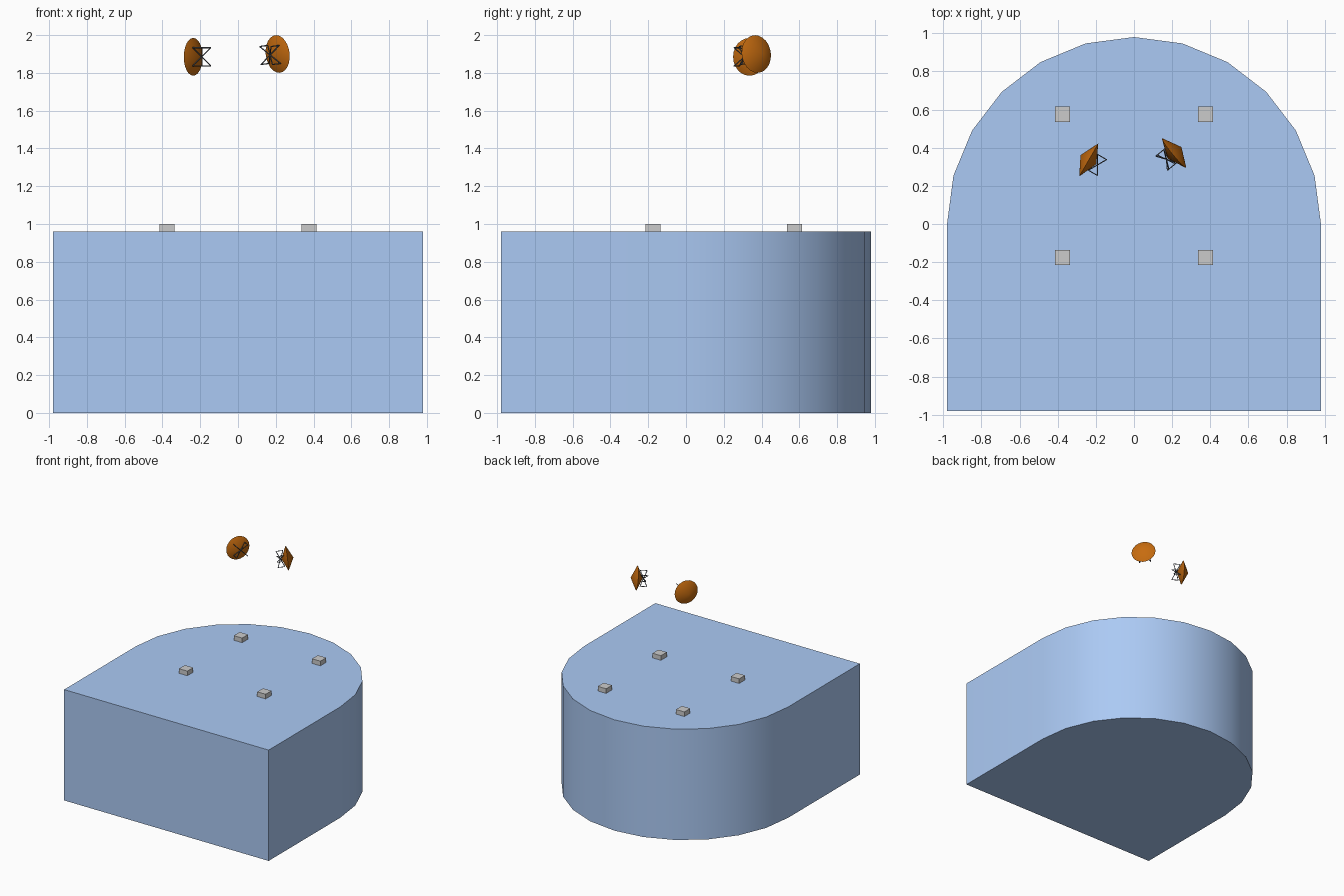
import bpy, bmesh, math
from mathutils import Vector, Matrix

if "Cube" in bpy.data.objects:
    bpy.data.objects.remove(bpy.data.objects["Cube"])


def material(name, rgb):
    m = bpy.data.materials.new(name)
    m.diffuse_color = (*rgb, 1)
    m.use_nodes = True
    m.node_tree.nodes["Principled BSDF"].inputs["Base Color"].default_value = m.diffuse_color
    return m


BLUE = material("blue", (0.41, 0.59, 0.91))
ORANGE = material("orange", (0.57, 0.15, 0.005))
DARK = material("dark_grey", (0.10, 0.11, 0.13))


def finish(name, bm, mat=None, smooth=False):
    bmesh.ops.recalc_face_normals(bm, faces=bm.faces)
    mesh = bpy.data.meshes.new(name)
    bm.to_mesh(mesh)
    bm.free()
    ob = bpy.data.objects.new(name, mesh)
    bpy.context.collection.objects.link(ob)
    if mat:
        mesh.materials.append(mat)
    if smooth:
        bpy.ops.object.select_all(action='DESELECT')
        ob.select_set(True)
        bpy.context.view_layer.objects.active = ob
        bpy.ops.object.shade_smooth_by_angle(angle=math.radians(30))
    return ob


# Body: square front half, rounded back half
R, TOP = 0.98, 0.96
outline = [(-R, -R), (R, -R)]
outline += [(R * math.cos(math.pi * i / 12), R * math.sin(math.pi * i / 12))
            for i in range(13)]
bm = bmesh.new()
base = bm.faces.new([bm.verts.new((x, y, 0)) for x, y in outline])
ext = bmesh.ops.extrude_face_region(bm, geom=[base], use_keep_orig=True)
for v in ext["geom"]:
    if isinstance(v, bmesh.types.BMVert):
        v.co.z = TOP
finish("body", bm, BLUE, smooth=True)

# Four small mounting pads on the top
for row, y in (("back", 0.575), ("front", -0.175)):
    for side, x in (("left", -0.375), ("right", 0.375)):
        bm = bmesh.new()
        bmesh.ops.create_cube(bm, size=1, matrix=Matrix.Translation((x, y, TOP + 0.02))
                              @ Matrix.Diagonal((0.08, 0.08, 0.04, 1)))
        finish(f"pad_{row}_{side}", bm)


def facing(center, axis):
    z = Vector(axis).normalized()
    x = Vector((0, 0, 1)).cross(z).normalized()
    y = z.cross(x)
    rot = Matrix((x, y, z)).transposed().to_4x4()
    return Matrix.Translation(center) @ rot


def strut(bm, a, b, r=0.003):
    a, b = Vector(a), Vector(b)
    d = b - a
    m = Matrix.Translation((a + b) / 2) @ d.to_track_quat('Z', 'Y').to_matrix().to_4x4()
    bmesh.ops.create_cone(bm, cap_ends=True, segments=6, radius1=r, radius2=r,
                          depth=d.length, matrix=m)


def dish(side, center, axis):
    place = facing(center, axis)
    # Dish: double cone around its rim
    bm = bmesh.new()
    n = 24
    rim = [bm.verts.new((0.1 * math.cos(2 * math.pi * i / n),
                         0.1 * math.sin(2 * math.pi * i / n), 0)) for i in range(n)]
    for tip in (bm.verts.new((0, 0, 0.045)), bm.verts.new((0, 0, -0.05))):
        for i in range(n):
            bm.faces.new((rim[i], rim[(i + 1) % n], tip))
    bm.transform(place)
    finish(f"dish_{side}", bm, ORANGE, smooth=True)
    # Wire frame in front: four axial bars tied by crossing diagonals
    bm = bmesh.new()
    h, near, far = 0.048, 0.025, 0.08
    for sx in (-h, h):
        for sy in (-h, h):
            strut(bm, (sx, sy, near), (sx, sy, far))
            strut(bm, (sx, sy, near), (-sx, -sy, far))
    bm.transform(place)
    finish(f"wire_frame_{side}", bm, DARK)


dish("left", (-0.237, 0.336, 1.885), (0.866, -0.5, 0))
dish("right", (0.21, 0.372, 1.90), (-0.77, -0.63, -0.1))
